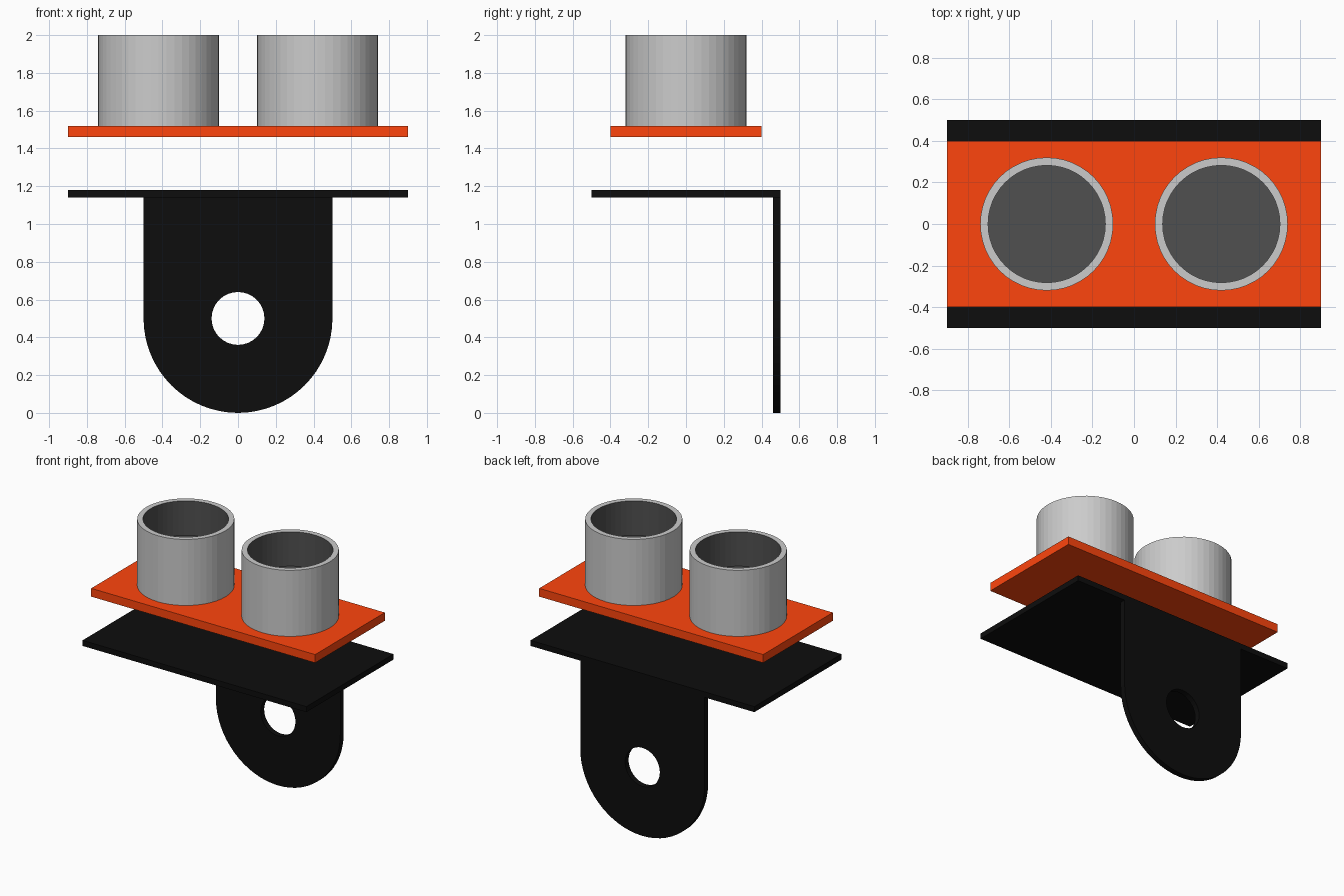
import bpy, bmesh, math
from mathutils import Matrix

if "Cube" in bpy.data.objects:
    bpy.data.objects.remove(bpy.data.objects["Cube"])


def material(name, rgb):
    m = bpy.data.materials.new(name)
    m.diffuse_color = (*rgb, 1)
    m.use_nodes = True
    m.node_tree.nodes["Principled BSDF"].inputs["Base Color"].default_value = m.diffuse_color
    return m


ORANGE = material("orange", (1.0, 0.06, 0.004))
BLACK = material("black", (0.004, 0.004, 0.004))
GREY = material("grey", (0.8, 0.8, 0.8))
DARK = material("dark_grey", (0.08, 0.08, 0.08))


def link_mesh(name, bm, mats):
    bmesh.ops.recalc_face_normals(bm, faces=bm.faces)
    me = bpy.data.meshes.new(name)
    bm.to_mesh(me)
    bm.free()
    for m in mats:
        me.materials.append(m)
    ob = bpy.data.objects.new(name, me)
    bpy.context.collection.objects.link(ob)
    return ob


def box(name, lo, hi, mat):
    size = [b - a for a, b in zip(lo, hi)]
    mid = [(a + b) / 2 for a, b in zip(lo, hi)]
    bm = bmesh.new()
    bmesh.ops.create_cube(bm, size=1,
                          matrix=Matrix.Translation(mid) @ Matrix.Diagonal((*size, 1)))
    return link_mesh(name, bm, [mat])


def arc(r, a0, a1, n, cy):
    return [(r * math.cos(a0 + (a1 - a0) * i / n), cy + r * math.sin(a0 + (a1 - a0) * i / n))
            for i in range(n + 1)]


def cup(name, x):
    # Lathed, flat-faceted cup with a dark interior and a raised floor
    n, profile = 48, [(0.32, 1.52), (0.32, 2.0), (0.282, 2.0), (0.282, 1.75)]
    bm = bmesh.new()
    rings = [[bm.verts.new((x + r * math.cos(math.tau * i / n), r * math.sin(math.tau * i / n), z))
              for i in range(n)] for r, z in profile]
    for k in range(3):
        for i in range(n):
            j = (i + 1) % n
            f = bm.faces.new((rings[k][i], rings[k][j], rings[k + 1][j], rings[k + 1][i]))
            f.material_index = int(k == 2)
    bm.faces.new(rings[0])
    bm.faces.new(rings[3]).material_index = 1
    return link_mesh(name, bm, [GREY, DARK])


def tab(name):
    # Rounded hanging tab with a round hole, as a filled and extruded profile
    cu = bpy.data.curves.new(name, 'CURVE')
    cu.dimensions, cu.fill_mode, cu.extrude = '2D', 'BOTH', 0.02
    outer = arc(0.5, math.pi, math.tau, 32, 0.5) + [(0.5, 1.14), (-0.5, 1.14)]
    hole = arc(0.14, 0, math.tau, 32, 0.5)[:-1]
    for pts in (outer, hole):
        sp = cu.splines.new('POLY')
        sp.points.add(len(pts) - 1)
        for p, (u, v) in zip(sp.points, pts):
            p.co = (u, v, 0, 1)
        sp.use_cyclic_u = True
    cu.materials.append(BLACK)
    ob = bpy.data.objects.new(name, cu)
    bpy.context.collection.objects.link(ob)
    ob.rotation_euler.x = math.pi / 2
    ob.location.y = 0.48
    bpy.ops.object.select_all(action='DESELECT')
    bpy.context.view_layer.objects.active = ob
    ob.select_set(True)
    bpy.ops.object.convert(target='MESH')
    bpy.ops.object.shade_flat()


# Mounting bracket
tab("bracket_tab")
box("bracket_plate", (-0.9, -0.5, 1.14), (0.9, 0.5, 1.18), BLACK)

# Sensor board floating above, with two cups
box("board", (-0.9, -0.4, 1.46), (0.9, 0.4, 1.52), ORANGE)
cup("left_cup", -0.42)
cup("right_cup", 0.42)
